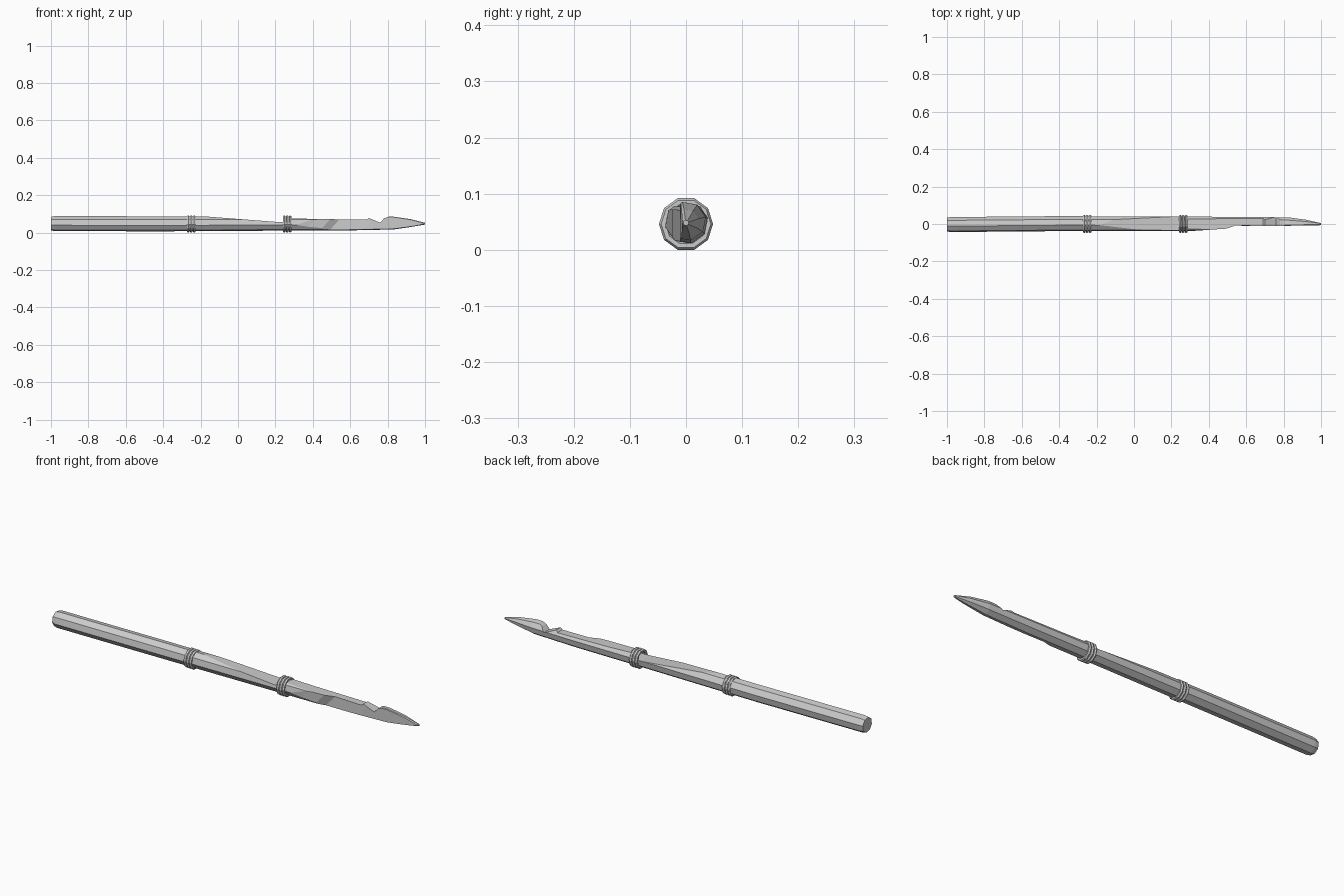
import bpy, bmesh, math
from mathutils import Vector

if "Cube" in bpy.data.objects:
    bpy.data.objects.remove(bpy.data.objects["Cube"])

CZ = 0.046


def make_object(name, bm):
    bmesh.ops.recalc_face_normals(bm, faces=bm.faces)
    mesh = bpy.data.meshes.new(name)
    bm.to_mesh(mesh)
    bm.free()
    ob = bpy.data.objects.new(name, mesh)
    bpy.context.collection.objects.link(ob)
    return ob


def loft(name, stations, sides, phase):
    """Round section (x, y, z, radius) swept along x."""
    bm = bmesh.new()
    rings = []
    for x, y, z, r in stations:
        rings.append([bm.verts.new((x, y + r * math.cos(phase + math.tau * i / sides),
                                    z + r * math.sin(phase + math.tau * i / sides)))
                      for i in range(sides)])
    for a, b in zip(rings, rings[1:]):
        for i in range(sides):
            j = (i + 1) % sides
            bm.faces.new((a[i], a[j], b[j], b[i]))
    bm.faces.new(rings[0])
    bm.faces.new(rings[-1])
    return make_object(name, bm)


def carve(target, name, points):
    """Subtract a prism whose outline is extruded between two sides."""
    bm = bmesh.new()
    face = bm.faces.new([bm.verts.new(p[0]) for p in points])
    caps = [bm.verts.new(p[1]) for p in points]
    base = list(face.verts)
    bm.faces.new(caps)
    n = len(points)
    for i in range(n):
        j = (i + 1) % n
        bm.faces.new((base[i], base[j], caps[j], caps[i]))
    cutter = make_object(name, bm)
    cutter.hide_render = True
    mod = target.modifiers.new(name, 'BOOLEAN')
    mod.operation = 'DIFFERENCE'
    mod.solver = 'EXACT'
    mod.object = cutter
    bpy.context.view_layer.objects.active = target
    bpy.ops.object.modifier_apply(modifier=name)
    bpy.data.objects.remove(cutter, do_unlink=True)


# Whittled shaft with pointed end
shaft = loft("spear_shaft", [
    (-1.0, -0.003, 0.048, 0.037),
    (-0.98, -0.003, 0.048, 0.041),
    (-0.4, 0.002, 0.047, 0.041),
    (0.3, 0.001, 0.049, 0.039),
    (0.6, 0.001, 0.049, 0.038),
    (0.83, 0.001, 0.051, 0.035),
    (0.92, 0.001, 0.051, 0.022),
    (1.0, 0.0, 0.048, 0.005),
], 8, math.radians(12))

# Cut along the top, with the barb notch
top = [(-0.22, 0.2), (-0.22, 0.09), (-0.05, 0.077), (0.22, 0.056), (0.275, 0.056),
       (0.28, 0.077), (0.4, 0.073), (0.69, 0.069), (0.70, 0.078), (0.76, 0.053),
       (0.78, 0.075), (0.82, 0.091), (0.82, 0.2)]
carve(shaft, "top_cutter", [((x, -0.2, z), (x, 0.2, z)) for x, z in top])

# Flat slice along the front of the point
front = [(0.29, -0.2), (0.29, -0.04), (0.39, -0.030), (0.47, -0.025), (0.52, -0.008),
         (0.70, -0.011), (0.96, -0.007), (1.2, -0.007), (1.2, -0.2)]
carve(shaft, "front_cutter",
      [((x - 0.09, y, CZ - 0.1), (x + 0.09, y, CZ + 0.1)) for x, y in front])

# Cord bindings: three turns each
for name, cx in (("rear_binding", -0.25), ("front_binding", 0.263)):
    for k in (-1, 0, 1):
        bpy.ops.mesh.primitive_torus_add(
            major_segments=10, minor_segments=6, major_radius=0.0405, minor_radius=0.0078,
            location=(cx + k * 0.0155, 0, CZ), rotation=(0, math.pi / 2, 0))
        turn = bpy.context.object
        turn.name = f"{name}_turn_{k + 2}"
        # vertices of the ten-sided ring point towards front and back
        turn.rotation_euler = (math.pi / 2, 0, math.pi / 2)
